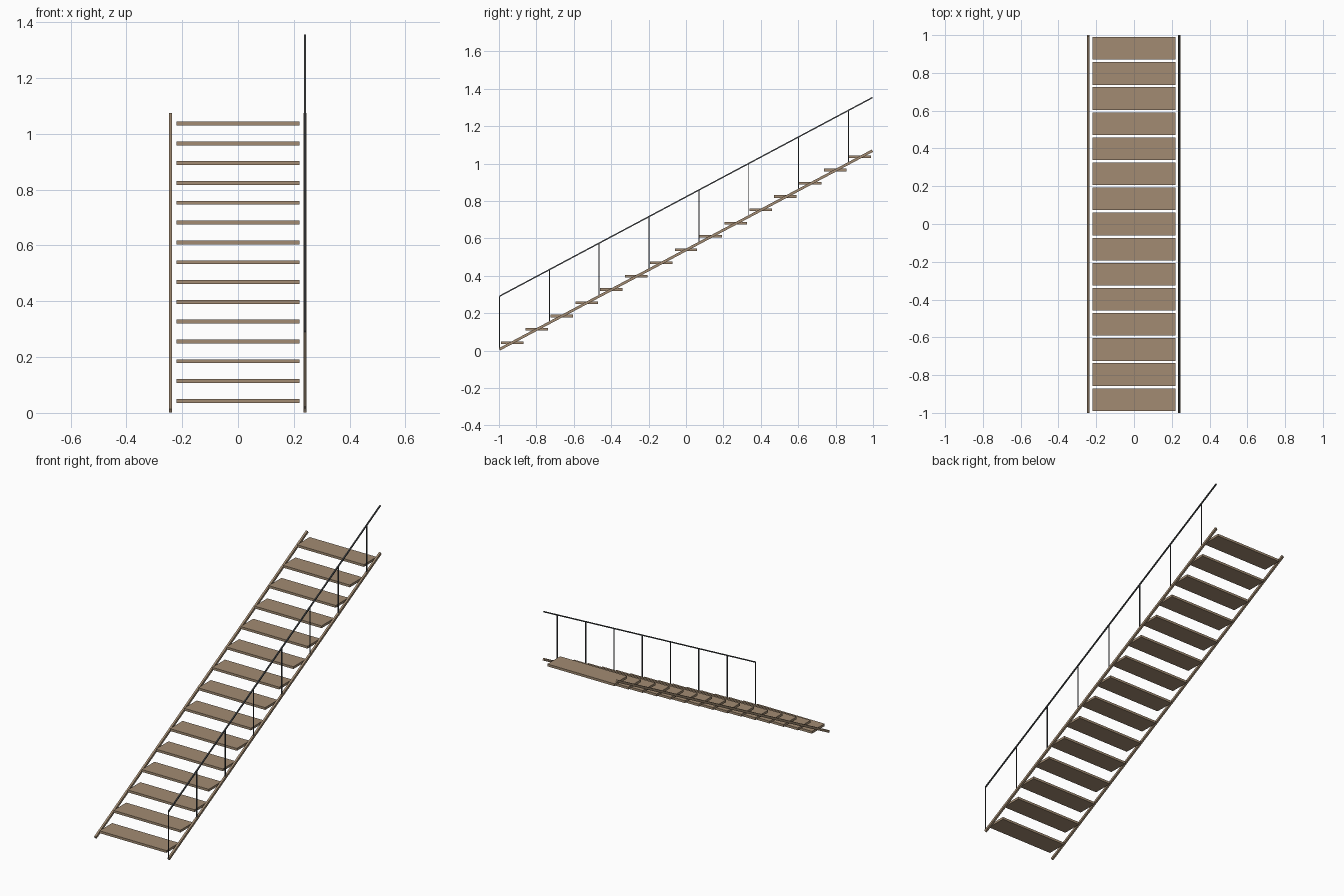
import bpy
from mathutils import Vector

if "Cube" in bpy.data.objects:
    bpy.data.objects.remove(bpy.data.objects["Cube"])


def material(name, color):
    m = bpy.data.materials.new(name)
    m.diffuse_color = color
    m.use_nodes = True
    m.node_tree.nodes["Principled BSDF"].inputs["Base Color"].default_value = m.diffuse_color
    return m


wood = material("wood", (0.36, 0.26, 0.17, 1))
metal = material("dark_metal", (0.07, 0.075, 0.08, 1))


def box(name, centre, size, mat, tilt=0.0):
    bpy.ops.mesh.primitive_cube_add(size=1, location=centre, rotation=(tilt, 0, 0))
    o = bpy.context.object
    o.name = name
    o.scale = size
    bpy.ops.object.transform_apply(location=False, rotation=False, scale=True)
    o.data.materials.append(mat)
    return o


def beam(name, x, z0, z1, width, thick, mat):
    # sloped bar running from y = -1 to y = 1
    d = Vector((0, 1.994, z1 - z0))
    tilt = Vector((0, 1)).angle_signed(Vector((d.z, d.y)))
    return box(name, (x, 0, (z0 + z1) / 2), (width, d.length, thick), mat, tilt)


# Treads
COUNT = 15
for i in range(COUNT):
    t = i / (COUNT - 1)
    box(f"tread_{i + 1}", (0, -0.93 + 1.86 * t, 0.043 + 0.994 * t),
        (0.442, 0.12, 0.014), wood)

# Side stringers
for side, x in (("left", -0.242), ("right", 0.24)):
    beam(f"{side}_stringer", x, 0.007, 1.069, 0.012, 0.014, wood)

# Handrail on the right side
beam("handrail", 0.24, 0.291, 1.353, 0.007, 0.007, metal)

# Balusters
for i in range(8):
    y = -0.997 + i * 0.2665
    z = 0.538 + 0.533 * y
    box(f"baluster_{i + 1}", (0.24, y, z + 0.142), (0.005, 0.005, 0.284), metal)
